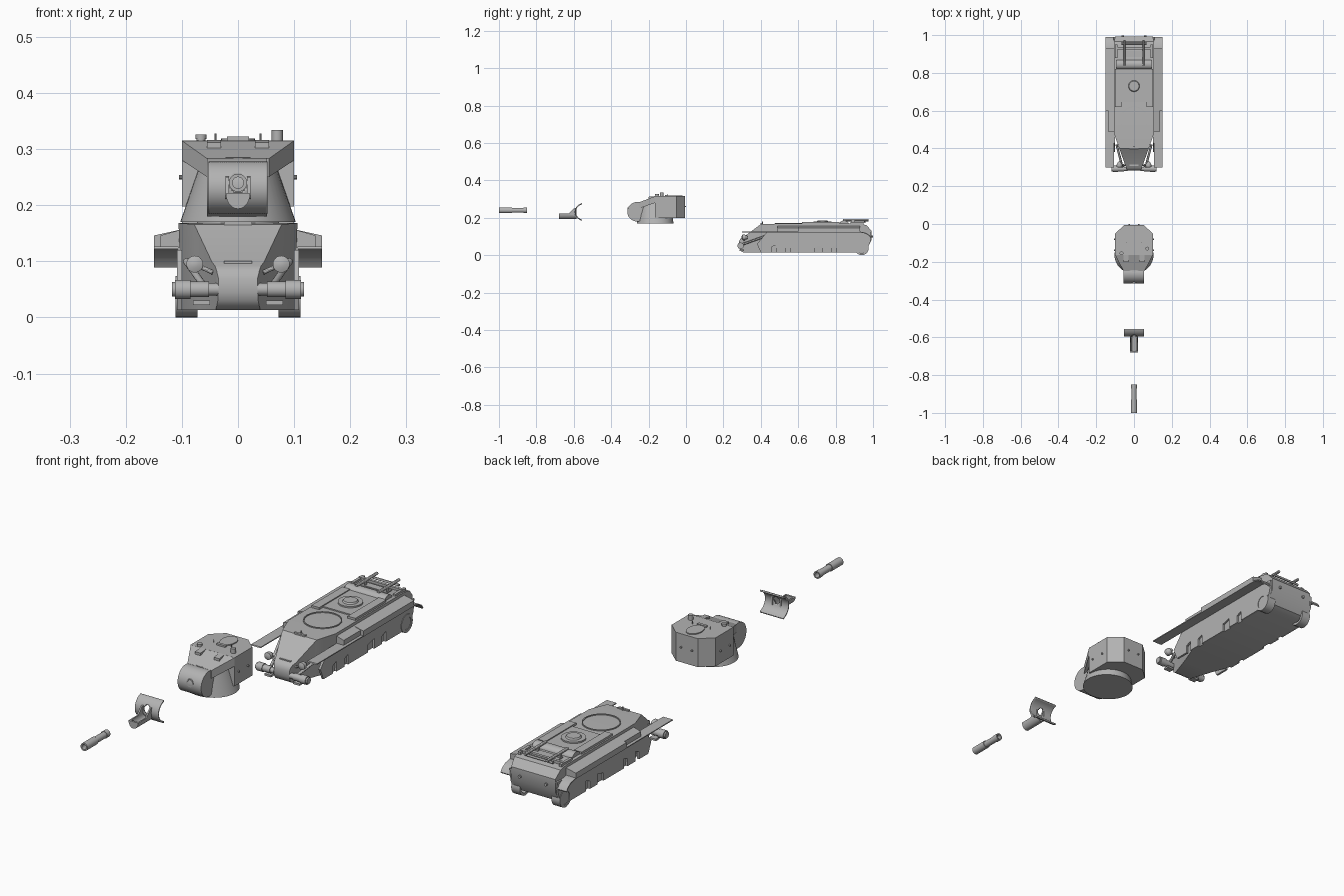
import bpy, bmesh, math
from mathutils import Vector

cube = bpy.data.objects.get("Cube")
if cube:
    bpy.data.objects.remove(cube, do_unlink=True)

grey = bpy.data.materials.new("plain_grey")
grey.use_nodes = True
COLOUR = (0.45, 0.45, 0.45, 1)
grey.diffuse_color = COLOUR
grey.node_tree.nodes["Principled BSDF"].inputs["Base Color"].default_value = COLOUR


def finish(name, bm, smooth=True):
    bmesh.ops.recalc_face_normals(bm, faces=bm.faces)
    mesh = bpy.data.meshes.new(name)
    bm.to_mesh(mesh)
    bm.free()
    mesh.materials.append(grey)
    if smooth:
        mesh.shade_smooth()
        mesh.set_sharp_from_angle(angle=math.radians(30))
    obj = bpy.data.objects.new(name, mesh)
    bpy.context.collection.objects.link(obj)
    return obj


def loft(name, rings, closed=False):
    """Skin a list of equal-length rings; cap the ends unless closed."""
    bm = bmesh.new()
    vs = [[bm.verts.new(p) for p in ring] for ring in rings]
    n = len(vs[0])
    for a in range(len(vs) if closed else len(vs) - 1):
        r, q = vs[a], vs[(a + 1) % len(vs)]
        for i in range(n):
            bm.faces.new((r[i], r[(i + 1) % n], q[(i + 1) % n], q[i]))
    if not closed:
        bm.faces.new(vs[0])
        bm.faces.new(vs[-1])
    return finish(name, bm)


def place(axis, t, u, v):
    return {"x": (t, u, v), "y": (u, t, v), "z": (u, v, t)}[axis]


def prism(name, axis, outline, t0, t1):
    return loft(name, [[place(axis, t, u, v) for u, v in outline] for t in (t0, t1)])


def circle(r, cu, cv, n=32, squash=1):
    return [(cu + r * math.cos(2 * math.pi * i / n), cv + squash * r * math.sin(2 * math.pi * i / n))
            for i in range(n)]


def turned(name, axis, cu, cv, profile, closed=False, n=32):
    """Round part: profile is (position along axis, radius)."""
    return loft(name, [[place(axis, t, u, v) for u, v in circle(r, cu, cv, n)] for t, r in profile], closed)


def box(name, x0, x1, y0, y1, z0, z1):
    return prism(name, "z", [(x0, y0), (x1, y0), (x1, y1), (x0, y1)], z0, z1)


def rod(name, a, b, r, n=12):
    a, b = Vector(a), Vector(b)
    q = (b - a).to_track_quat("Z", "Y")
    return loft(name, [[p + q @ Vector((u, v, 0)) for u, v in circle(r, 0, 0, n)] for p in (a, b)])


# Gun barrel, hollow at the muzzle
turned("gun_barrel", "y", 0, 0.24,
       [(-1, 0.016), (-0.93, 0.016), (-0.93, 0.013), (-0.87, 0.013), (-0.87, 0.015), (-0.85, 0.015),
        (-0.85, 0.010), (-1, 0.010)], closed=True)

# Curved gun shield with a round opening
bm = bmesh.new()
NX, NA = 28, 24
grid = [[bm.verts.new((-0.053 + 0.106 * i / NX,
                       -0.54 - 0.052 * math.cos(a), 0.231 + 0.046 * math.sin(a)))
         for i in range(NX + 1)]
        for a in [math.radians(-72 + 144 * j / NA) for j in range(NA + 1)]]
for j in range(NA):
    for i in range(NX):
        f = (grid[j][i], grid[j][i + 1], grid[j + 1][i + 1], grid[j + 1][i])
        c = sum((v.co for v in f), Vector()) / 4
        if math.hypot(c.x, c.z - 0.238) > 0.016:
            bm.faces.new(f)
shield = finish("gun_shield", bm)
solid = shield.modifiers.new("thickness", "SOLIDIFY")
solid.thickness, solid.offset = 0.006, 0

# Cradle trough and its side cheeks
arc = [math.radians(180 + 15 * i) for i in range(13)]
trough = [(r * math.cos(a), 0.222 + 1.3 * r * math.sin(a))
          for r, seq in ((0.022, arc), (0.016, arc[::-1])) for a in seq]
prism("cradle_trough", "y", trough, -0.68, -0.585)
prism("cradle_end_cap", "y", trough[:13], -0.68, -0.672)
for s in (1, -1):
    prism("cradle_cheek", "x", [(-0.63, 0.218), (-0.585, 0.21), (-0.585, 0.252), (-0.60, 0.25)],
          s * 0.016, s * 0.022)

# Turret: conical front, angular rear box and sloping roof
TY = -0.165
loft("turret_base", [[(u, v, z) for u, v in circle(r, 0, TY, 48, squash)]
                     for z, r, squash in ((0.17, 0.103, 0.95), (0.285, 0.063, 1.37))])
half = [(0.1, -0.165), (0.1, -0.05), (0.05, -0.005)]
rear_outline = half + [(-x, y) for x, y in reversed(half)]
prism("turret_rear_box", "z", rear_outline, 0.198, 0.315)
loft("turret_roof_slope", [[(-w, y, z0), (w, y, z0), (w, y, z1), (-w, y, z1)]
                           for y, w, z0, z1 in ((-0.25, 0.055, 0.25, 0.283), (-0.164, 0.1, 0.28, 0.315))])
turned("turret_drum", "x", -0.262, 0.232, [(-0.055, 0.052), (0.052, 0.052)], n=48)
turned("drum_gun_port", "y", 0, 0.24, [(-0.314, 0.016), (-0.25, 0.016), (-0.25, 0.011), (-0.314, 0.011)], True)

# Turret roof fittings
prism("turret_hatch", "z", circle(0.03, 0, -0.06, 32, 1.4), 0.315, 0.319)
box("hatch_hinge", -0.02, 0.02, -0.112, -0.1, 0.315, 0.322)
turned("periscope", "z", 0.07, -0.13, [(0.31, 0.01), (0.334, 0.01)], n=16)
turned("vent_stem", "z", -0.066, -0.155, [(0.31, 0.008), (0.318, 0.008), (0.318, 0.01), (0.326, 0.01)], n=16)
for s in (1, -1):
    prism("sight_cover", "x", [(-0.2, 0.30), (-0.165, 0.316), (-0.2, 0.312)], s * 0.03, s * 0.055)
    rod("roof_post", (s * 0.04, -0.1, 0.315), (s * 0.04, -0.1, 0.328), 0.0015, 8)
    for y in (-0.14, -0.08):
        rod("side_bolt", (s * 0.098, y, 0.25), (s * 0.105, y, 0.25), 0.004, 10)
    rod("rear_bolt", (s * 0.025, -0.01, 0.26), (s * 0.025, 0.001, 0.26), 0.004, 10)

# Hull: cross-sections from nose to tail (y, lower half-width, upper half-width, bottom, top)
sections = [(0.283, 0.035, 0.035, 0.045, 0.07), (0.288, 0.036, 0.038, 0.03, 0.083),
            (0.296, 0.038, 0.041, 0.02, 0.092), (0.31, 0.04, 0.046, 0.013, 0.098),
            (0.4, 0.07, 0.078, 0.013, 0.166), (0.48, 0.1, 0.106, 0.013, 0.168),
            (0.93, 0.1, 0.106, 0.013, 0.168), (0.965, 0.1, 0.105, 0.03, 0.16),
            (0.992, 0.1, 0.1, 0.08, 0.13)]
loft("hull", [[(-b, y, z0), (b, y, z0), (t, y, z1), (-t, y, z1)] for y, b, t, z0, z1 in sections])

# Notched side plate outline
skirt = [(0.99, 0.12), (0.43, 0.12), (0.38, 0.06), (0.40, 0.013)]
for a, b in ((0.46, 0.485), (0.535, 0.56), (0.69, 0.73), (0.78, 0.805)):
    skirt += [(a, 0.013), (a, 0.045), (b, 0.055), (b, 0.013)]
skirt += [(0.96, 0.013), (0.985, 0.07)]
fender_top = [(0.3, 0.126), (0.93, 0.126), (0.96, 0.12), (0.98, 0.108), (0.99, 0.093)]
fender = fender_top + [(y - 0.002, z - 0.004) for y, z in reversed(fender_top)]

for s in (1, -1):
    # Running gear sides
    prism("side_plate", "x", skirt, s * 0.1, s * 0.109)
    turned("rear_drive_ring", "x", 0.94, 0.037,
           [(s * 0.072, 0.037), (s * 0.111, 0.037), (s * 0.111, 0.026), (s * 0.072, 0.026)], True)
    prism("fender", "x", fender, s * 0.106, s * 0.15)
    # Stowage along the fender
    prism("side_bin", "y", [(s * 0.1, 0.125), (s * 0.15, 0.125), (s * 0.15, 0.146), (s * 0.1, 0.157)], 0.6, 0.93)
    prism("front_side_bin", "y", [(s * 0.1, 0.125), (s * 0.138, 0.125), (s * 0.138, 0.146), (s * 0.1, 0.157)],
          0.49, 0.6)
    # Nose axle, braces and lamps
    turned("nose_axle", "x", 0.292, 0.05,
           [(s * 0.035, 0.011), (s * 0.052, 0.011), (s * 0.052, 0.014), (s * 0.085, 0.014),
            (s * 0.085, 0.017), (s * 0.112, 0.017), (s * 0.112, 0.013), (s * 0.118, 0.013)])
    rod("nose_brace", (s * 0.06, 0.295, 0.055), (s * 0.092, 0.42, 0.1), 0.006)
    rod("lamp_bracket", (s * 0.045, 0.31, 0.08), (s * 0.077, 0.32, 0.095), 0.004)
    turned("head_lamp", "y", s * 0.077, 0.095, [(0.298, 0.006), (0.302, 0.015), (0.315, 0.015), (0.33, 0.006)], n=24)
    box("tow_step", s * 0.05, s * 0.08, 0.285, 0.31, 0.022, 0.03)
    # Engine deck sides and exhausts
    box("deck_strip", s * 0.065, s * 0.1, 0.62, 0.82, 0.165, 0.177)
    rod("exhaust_pipe", (s * 0.05, 0.84, 0.187), (s * 0.05, 0.975, 0.187), 0.006)
    box("exhaust_foot", s * 0.044, s * 0.056, 0.885, 0.9, 0.165, 0.185)
    box("rear_frame_rail", s * 0.088, s * 0.1, 0.88, 0.95, 0.165, 0.176)
    rod("tow_hook", (s * 0.06, 0.97, 0.1), (s * 0.06, 0.999, 0.1), 0.006)

# Hull top fittings
turned("turret_ring", "z", 0, 0.55, [(0.167, 0.073), (0.172, 0.073), (0.172, 0.069), (0.167, 0.069)], True, 48)
box("engine_deck", -0.065, 0.065, 0.645, 0.82, 0.165, 0.173)
turned("engine_hatch", "z", 0, 0.73, [(0.17, 0.047), (0.179, 0.047), (0.179, 0.03), (0.185, 0.026)], n=40)
cover = [(0.845 + 0.025 * math.cos(a), 0.165 + 0.02 * math.sin(a))
         for a in [math.pi * i / 12 for i in range(13)]]
prism("cooling_cover", "x", cover, -0.092, 0.092)
box("rear_frame_bar", -0.1, 0.1, 0.925, 0.937, 0.165, 0.178)
box("rear_grille", -0.06, 0.06, 0.885, 0.915, 0.165, 0.172)
rod("rear_cross_tube", (-0.065, 0.955, 0.176), (0.065, 0.955, 0.176), 0.005)
box("driver_hatch_hinge", -0.025, 0.025, 0.398, 0.408, 0.163, 0.171)
box("nose_hinge", -0.025, 0.025, 0.306, 0.314, 0.094, 0.101)
rod("deck_stop", (0, 0.41, 0.165), (0, 0.41, 0.18), 0.003, 8)
